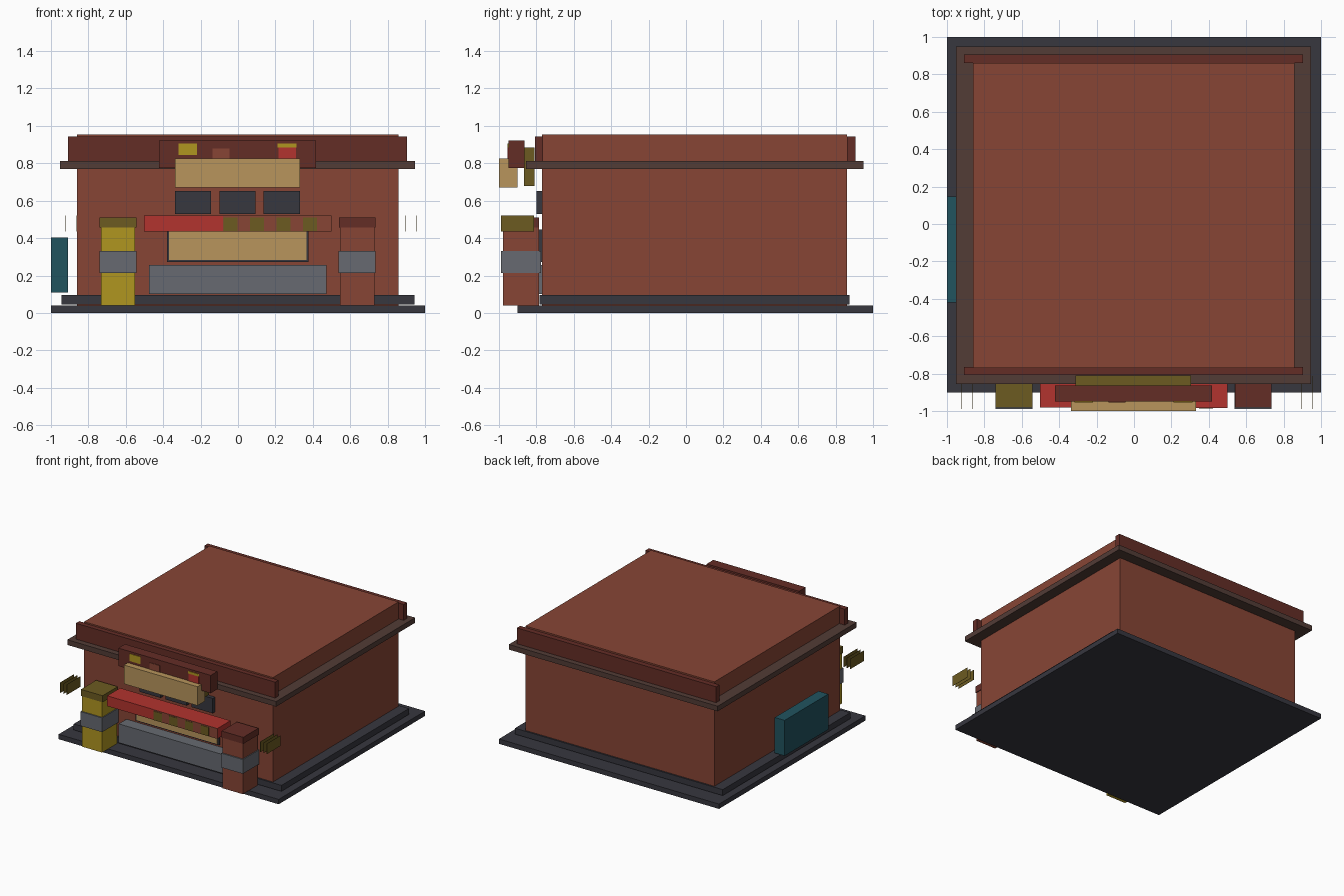
import bpy
import bmesh
from mathutils import Matrix, Vector

default_cube = bpy.data.objects.get("Cube")
if default_cube:
    bpy.data.objects.remove(default_cube, do_unlink=True)


def make_material(name, hex_colour):
    """Flat material from an sRGB hex colour, stored as linear values."""
    channels = [int(hex_colour[i:i + 2], 16) / 255 for i in (0, 2, 4)]
    linear = [c / 12.92 if c < 0.04 else ((c + 0.055) / 1.055) ** 2.4 for c in channels]
    material = bpy.data.materials.new(name)
    material.use_nodes = True
    material.diffuse_color = (*linear, 1)
    shader = material.node_tree.nodes["Principled BSDF"]
    shader.inputs["Base Color"].default_value = (*linear, 1)
    shader.inputs["Roughness"].default_value = 0.9
    return material


brick = make_material("brick", "874535")
dark_red = make_material("dark red", "642D26")
trim_brown = make_material("trim brown", "523C36")
charcoal = make_material("charcoal", "37373F")
yellow = make_material("yellow", "B09620")
olive = make_material("olive", "6C5B21")
tan = make_material("tan", "B8955C")
red = make_material("red", "B2332E")
grey = make_material("grey", "676A71")
teal = make_material("teal", "21535F")


def box(name, material, xs, ys, zs):
    """Box spanning the given (low, high) range on each axis."""
    low, high = (Vector(corner) for corner in zip(xs, ys, zs))
    bm = bmesh.new()
    matrix = Matrix.Translation((low + high) / 2) @ Matrix.Diagonal((*(high - low), 1))
    bmesh.ops.create_cube(bm, size=1, matrix=matrix)
    mesh = bpy.data.meshes.new(name)
    bm.to_mesh(mesh)
    bm.free()
    mesh.materials.append(material)
    obj = bpy.data.objects.new(name, mesh)
    bpy.context.scene.collection.objects.link(obj)
    return obj


def around(centre, size):
    return (centre - size / 2, centre + size / 2)


# Ground slab, plinth and main building
box("ground_slab", charcoal, (-1, 1), (-0.9, 1), (0, 0.04))
box("plinth", charcoal, (-0.945, 0.943), (-0.783, 0.873), (0.046, 0.095))
box("main_building", brick, (-0.86, 0.857), (-0.77, 0.86), (0.04, 0.953))

# Cornice and the two parapets
box("cornice", trim_brown, (-0.953, 0.945), (-0.855, 0.95), (0.77, 0.812))
for side, ys in (("front", (-0.808, -0.764)), ("back", (0.862, 0.905))):
    box(side + "_parapet", dark_red, (-0.908, 0.903), ys, (0.797, 0.942))

# Entrance pillars with cap and band
for side, x, body, cap in (("right", -0.642, yellow, olive), ("left", 0.637, brick, dark_red)):
    box(side + "_pillar", body, around(x, 0.183), (-0.978, -0.787), (0.04, 0.46))
    box(side + "_pillar_cap", cap, around(x, 0.196), (-0.982, -0.785), (0.456, 0.51))
    box(side + "_pillar_band", grey, around(x, 0.198), (-0.988, -0.776), (0.213, 0.33))

# Counter and serving window
box("counter", grey, (-0.475, 0.473), (-0.87, -0.77), (0.1, 0.255))
box("window_frame", charcoal, (-0.38, 0.376), (-0.785, -0.765), (0.273, 0.445))
box("serving_window", tan, (-0.368, 0.365), (-0.793, -0.78), (0.284, 0.435))

# Upper windows
for number in range(3):
    box(f"upper_window_{number + 1}", charcoal, around(-0.24 + number * 0.237, 0.193),
        (-0.8, -0.765), (0.53, 0.652))

# Awning with a brick front panel and olive stripes
box("awning", red, (-0.503, 0.5), (-0.98, -0.812), (0.435, 0.52))
box("awning_panel", brick, (-0.08, 0.5), (-0.983, -0.979), (0.435, 0.52))
for number in range(4):
    box(f"awning_stripe_{number + 1}", olive, around(-0.04 + number * 0.142, 0.075),
        (-0.986, -0.982), (0.437, 0.51))

# Thin plates standing out at both sides of the awning
for side, centre in (("right", -0.893), ("left", 0.925)):
    for number in range(3):
        box(f"{side}_side_plate_{number + 1}", olive, around(centre + (number - 1) * 0.03, 0.002),
            (-0.99, -0.812), (0.435, 0.52))

# Layered sign
box("sign_backing", olive, (-0.312, 0.305), (-0.866, -0.81), (0.68, 0.885))
box("sign_board", dark_red, (-0.423, 0.417), (-0.95, -0.864), (0.775, 0.922))
box("sign_panel", tan, (-0.337, 0.332), (-1, -0.9), (0.67, 0.825))

# Painted patches on the sign board
patch = (-0.954, -0.949)
box("yellow_patch", yellow, (-0.317, -0.22), patch, (0.845, 0.905))
box("brick_patch", brick, (-0.137, -0.045), patch, (0.82, 0.88))
box("red_patch", red, (0.216, 0.31), patch, (0.82, 0.885))
box("yellow_patch_top", yellow, (0.212, 0.312), patch, (0.885, 0.905))

# Side panel
box("side_panel", teal, (-1, -0.91), (-0.42, 0.148), (0.11, 0.402))
